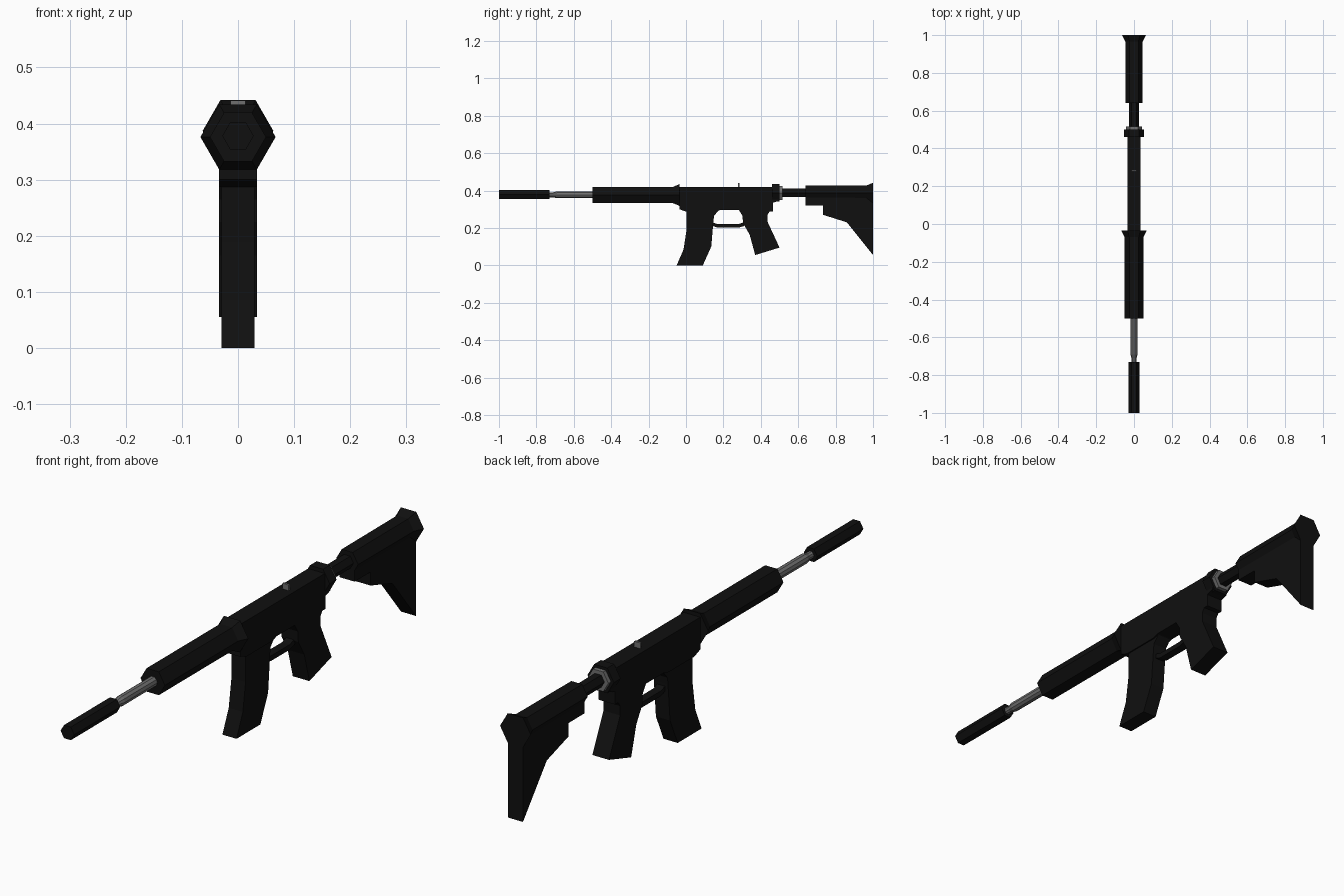
import bpy, bmesh, math

if "Cube" in bpy.data.objects:
    bpy.data.objects.remove(bpy.data.objects["Cube"])


def material(name, v):
    m = bpy.data.materials.new(name)
    m.diffuse_color = (v, v, v, 1)
    m.use_nodes = True
    m.node_tree.nodes["Principled BSDF"].inputs["Base Color"].default_value = m.diffuse_color
    return m


BLACK = material("matte black", 0.005)
GREY = material("steel grey", 0.16)


def finish(bm, name, mat):
    bmesh.ops.recalc_face_normals(bm, faces=bm.faces)
    me = bpy.data.meshes.new(name)
    bm.to_mesh(me)
    bm.free()
    me.materials.append(mat)
    ob = bpy.data.objects.new(name, me)
    bpy.context.collection.objects.link(ob)
    return ob


def plate(name, outline, half, mat=BLACK):
    """Extrude a (y, z) side outline to both sides of x = 0."""
    bm = bmesh.new()
    f = bm.faces.new([bm.verts.new((-half, y, z)) for y, z in outline])
    ext = bmesh.ops.extrude_face_region(bm, geom=[f])["geom"]
    for v in ext:
        if isinstance(v, bmesh.types.BMVert):
            v.co.x = half
    return finish(bm, name, mat)


def tube(name, sections, z, sides=6, mat=BLACK):
    """Loft regular polygons, given as (y, radius), along y."""
    bm = bmesh.new()
    rings = []
    for y, r in sections:
        rings.append([bm.verts.new((r * math.cos(a), y, z + r * math.sin(a)))
                      for a in (2 * math.pi * i / sides for i in range(sides))])
    for a, b in zip(rings, rings[1:]):
        for i in range(sides):
            j = (i + 1) % sides
            bm.faces.new((a[i], a[j], b[j], b[i]))
    bm.faces.new(rings[0])
    bm.faces.new(rings[-1])
    return finish(bm, name, mat)


# Front end
tube("muzzle_sleeve", [(-1, 0.028), (-0.73, 0.028)], 0.378)
tube("barrel", [(-0.74, 0.014), (-0.71, 0.014), (-0.69, 0.019), (-0.48, 0.019)],
     0.377, 10, GREY)
tube("handguard", [(-0.5, 0.05), (-0.07, 0.05), (-0.035, 0.067)], 0.376)

# Central body
plate("receiver", [(-0.035, 0.42), (-0.035, 0.3), (0.0, 0.287), (0.15, 0.287),
                   (0.18, 0.295), (0.29, 0.295), (0.3, 0.287), (0.465, 0.287),
                   (0.465, 0.335), (0.495, 0.345), (0.495, 0.42)], 0.034)
plate("magazine", [(0.003, 0.3), (0.003, 0.19), (-0.013, 0.085), (-0.05, 0),
                   (0.09, 0), (0.135, 0.1), (0.147, 0.24), (0.15, 0.265),
                   (0.18, 0.3)], 0.029)
plate("grip", [(0.28, 0.3), (0.302, 0.265), (0.305, 0.225), (0.34, 0.165),
               (0.37, 0.055), (0.5, 0.095), (0.435, 0.235), (0.435, 0.27),
               (0.455, 0.3)], 0.034)
plate("trigger_guard", [(0.14, 0.23), (0.17, 0.22), (0.28, 0.22), (0.31, 0.23),
                        (0.31, 0.21), (0.28, 0.201), (0.17, 0.201), (0.14, 0.212)], 0.016)
plate("top_post", [(0.278, 0.415), (0.278, 0.441), (0.286, 0.441), (0.286, 0.415)],
      0.013, GREY)

# Rear collar and stock
tube("rear_collar", [(0.46, 0.054), (0.5, 0.054)], 0.387)
tube("collar_ring", [(0.5, 0.042), (0.515, 0.042)], 0.387, 6, GREY)
tube("buffer_tube", [(0.5, 0.026), (0.66, 0.026)], 0.387)
tube("stock_top", [(0.64, 0.045), (0.965, 0.046), (1, 0.063)], 0.387)
plate("stock_web", [(0.64, 0.375), (0.64, 0.32), (0.733, 0.32), (0.733, 0.27),
                    (0.86, 0.23), (1, 0.055), (1, 0.375)], 0.031)
